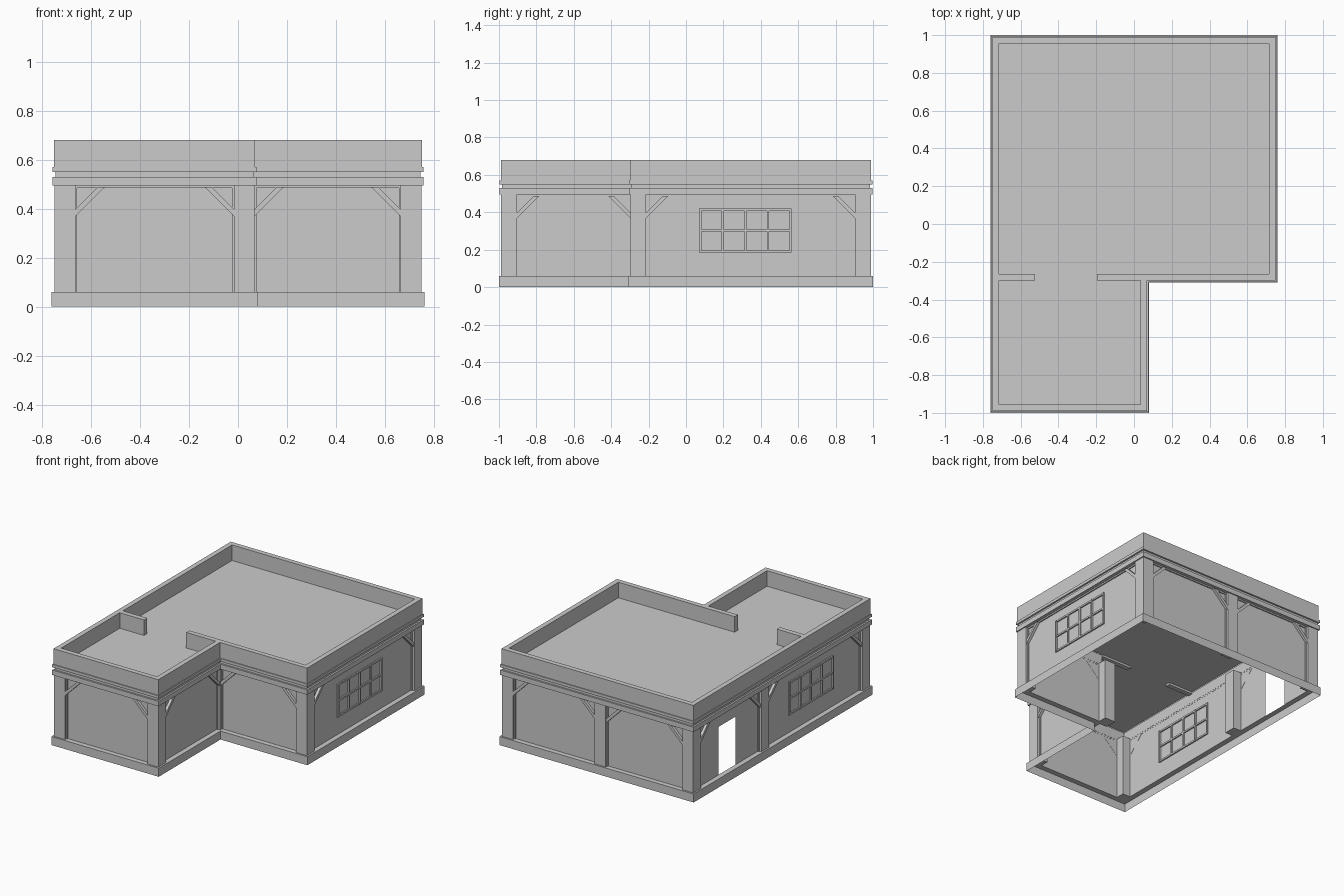
import bpy, bmesh
from mathutils import Matrix, Vector

if "Cube" in bpy.data.objects:
    bpy.data.objects.remove(bpy.data.objects["Cube"])

# L-shaped footprint (counter-clockwise) and inward direction per corner
OUTLINE = [(-.76, -1), (.08, -1), (.08, -.31), (.76, -.31), (.76, 1), (-.76, 1)]
INWARD = [(1, 1), (-1, 1), (-1, 1), (-1, 1), (-1, -1), (1, -1)]


def inset(d):
    return [(x + sx * d, y + sy * d) for (x, y), (sx, sy) in zip(OUTLINE, INWARD)]


def finish(name, bm):
    me = bpy.data.meshes.new(name)
    bm.to_mesh(me)
    bm.free()
    ob = bpy.data.objects.new(name, me)
    bpy.context.collection.objects.link(ob)
    return ob


def band(name, profile):
    """Sweep an (inset, z) profile around the footprint."""
    bm = bmesh.new()
    rings = [[bm.verts.new((x, y, z)) for x, y in inset(d)] for d, z in profile]
    for lo, hi in zip(rings, rings[1:]):
        for i in range(6):
            j = (i + 1) % 6
            bm.faces.new((lo[i], lo[j], hi[j], hi[i]))
    return finish(name, bm)


def box(bm, lo, hi, mat=Matrix()):
    lo, hi = Vector(lo), Vector(hi)
    size = Matrix.Diagonal((*(hi - lo), 1))
    bmesh.ops.create_cube(bm, size=1, matrix=mat @ Matrix.Translation((lo + hi) / 2) @ size)


def frame(p, q):
    """Wall frame: x along the wall, y inward, z up; also the wall length."""
    a, b = Vector((*p, 0)), Vector((*q, 0))
    u = (b - a).normalized()
    m = Matrix(((u.x, -u.y, 0, a.x), (u.y, u.x, 0, a.y), (0, 0, 1, 0), (0, 0, 0, 1)))
    return m, (b - a).length


# plinth, cornice and parapet
band("plinth", [(0, 0), (0, .06), (.037, .06)])
band("cornice", [(.037, .495), (.004, .495), (.004, .53), (.016, .53),
                 (.016, .55), (.004, .55), (.004, .57), (.012, .57)])
band("parapet", [(.01, .57), (.01, .68), (.045, .68), (.045, .57)])

# walls: thin sheets, left wall split around the door opening
WALL, DOOR, DOOR_TOP = .035, (.67, .48), .40
bm = bmesh.new()


def sheet(p, q, z0, z1):
    bm.faces.new([bm.verts.new(c) for c in ((*p, z0), (*q, z0), (*q, z1), (*p, z1))])


c = inset(WALL)
for i in range(5):
    sheet(c[i], c[i + 1], .06, .57)
d0, d1 = [(c[5][0], y) for y in DOOR]
sheet(c[5], d0, .06, .57)
sheet(d0, d1, DOOR_TOP, .57)
sheet(d1, c[0], .06, .57)
finish("walls", bm)

# flat roof in two rectangles
bm = bmesh.new()
r = inset(.04)
for x0, y0, x1, y1 in ((*r[0], r[2][0], r[2][1]), (r[0][0], r[2][1], *r[4])):
    bm.faces.new([bm.verts.new((x, y, .57)) for x, y in ((x0, y0), (x1, y0), (x1, y1), (x0, y1))])
finish("roof", bm)

# low dividing walls on the roof
bm = bmesh.new()
for x0, x1 in ((-.72, -.525), (-.195, .045)):
    box(bm, (x0, -.3, .555), (x1, -.265, .68))
finish("roof_dividers", bm)

# pillars at every corner plus mid-wall pillars on back and left
bm = bmesh.new()
H = .0425
for x, y in inset(.0545) + [(-.02, .9455), (-.7055, .185)]:
    box(bm, (x - H, y - H, .06), (x + H, y + H, .5))
finish("pillars", bm)

# wall bays between pillars: trim strips and diagonal corner braces
BAYS = [((-.663, -1), (-.017, -1)), ((.08, -.903), (.08, -.298)),
        ((.068, -.31), (.663, -.31)), ((.76, -.213), (.76, .903)),
        ((.663, 1), (.0225, 1)), ((-.0625, 1), (-.663, 1)),
        ((-.76, .903), (-.76, .2275)), ((-.76, .1425), (-.76, -.903))]
trim, brace = bmesh.new(), bmesh.new()
for p, q in BAYS:
    m, L = frame(p, q)
    box(trim, (0, .027, .485), (L, .036, .497), m)
    for s0 in (0, L - .007):
        box(trim, (s0, .027, .06), (s0 + .007, .036, .497), m)
    for base, k in ((0, 1), (L, -1)):
        pts = [(0, .37), (.118, .488), (.09, .488), (0, .398)]
        rings = [[brace.verts.new(m @ Vector((base + k * s, d, z))) for s, z in pts]
                 for d in (.016, .036)]
        brace.faces.new(rings[0])
        brace.faces.new(rings[1][::-1])
        for i in range(4):
            j = (i + 1) % 4
            brace.faces.new((rings[0][j], rings[0][i], rings[1][i], rings[1][j]))
bmesh.ops.recalc_face_normals(brace, faces=brace.faces)
finish("bay_trim", trim)
finish("corner_braces", brace)

# windows: four columns by two rows of panes
for name, p, q in (("right_window", (.76, .07), (.76, .565)),
                   ("left_window", (-.76, -.107), (-.76, -.602))):
    m, L = frame(p, q)
    bm = bmesh.new()
    z0, z1, w = .185, .42, .012
    for i in range(5):
        s = i * (L - w) / 4
        box(bm, (s, .025, z0), (s + w, .045, z1), m)
    for i in range(3):
        z = z0 + i * (z1 - z0 - w) / 2
        box(bm, (0, .026, z), (L, .044, z + w), m)
    finish(name, bm)
